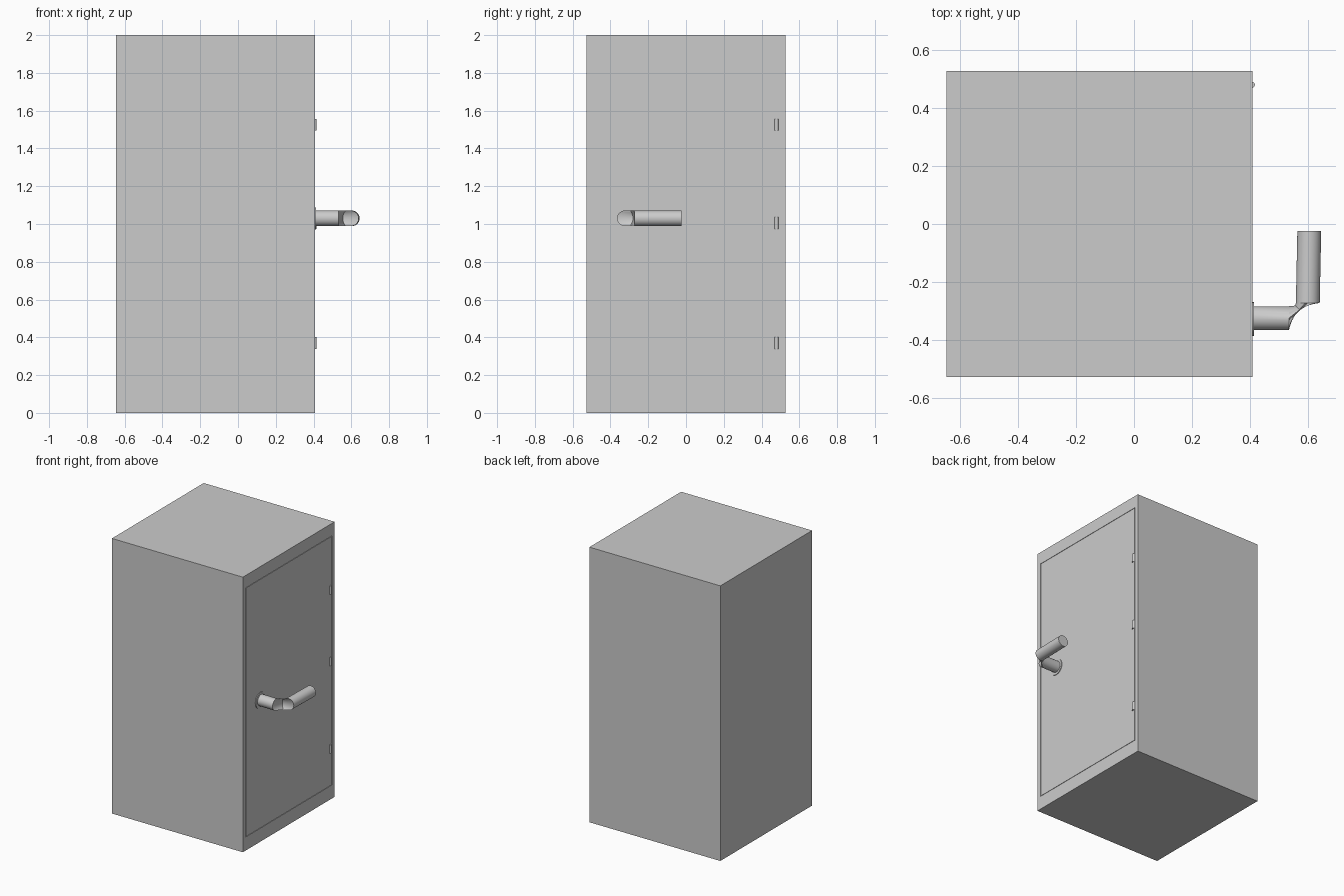
import bpy, bmesh, math
from mathutils import Vector

if "Cube" in bpy.data.objects:
    bpy.data.objects.remove(bpy.data.objects["Cube"])

FACE = 0.408  # x of the door side


def finish(name, bm, smooth=False):
    bmesh.ops.recalc_face_normals(bm, faces=bm.faces[:])
    me = bpy.data.meshes.new(name)
    bm.to_mesh(me)
    bm.free()
    ob = bpy.data.objects.new(name, me)
    bpy.context.collection.objects.link(ob)
    if smooth:
        bpy.context.view_layer.objects.active = ob
        ob.select_set(True)
        bpy.ops.object.shade_smooth_by_angle(angle=math.radians(35))
        ob.select_set(False)
    return ob


def tube(name, rings, radius, sides=32):
    """Loft circular rings given as (centre, in-plane horizontal axis)."""
    bm = bmesh.new()
    loops = []
    for centre, axis in rings:
        c, u = Vector(centre), Vector(axis)
        loops.append([bm.verts.new(c + radius * (u * math.cos(a) + Vector((0, 0, math.sin(a)))))
                      for a in (2 * math.pi * i / sides for i in range(sides))])
    for a, b in zip(loops, loops[1:]):
        for i in range(sides):
            j = (i + 1) % sides
            bm.faces.new((a[i], a[j], b[j], b[i]))
    bm.faces.new(loops[0])
    bm.faces.new(loops[-1])
    return finish(name, bm, True)


# Cabinet body with a thin seam cut around the door panel
bm = bmesh.new()
bmesh.ops.create_cube(bm, size=1)
for v in bm.verts:
    v.co = Vector((FACE if v.co.x > 0 else -0.645, v.co.y * 1.054, v.co.z * 2 + 1))
door = max(bm.faces, key=lambda f: f.calc_center_median().x)
bmesh.ops.inset_region(bm, faces=[door], thickness=0.046)
for v in door.verts:
    v.co.z = 0.098 if v.co.z < 1 else 1.91
seam = bmesh.ops.inset_region(bm, faces=[door], thickness=0.004)["faces"]
walls = bmesh.ops.extrude_face_region(bm, geom=seam)["geom"]
for v in walls:
    if isinstance(v, bmesh.types.BMVert):
        v.co.x -= 0.006
bmesh.ops.delete(bm, geom=[f for f in seam if f.is_valid], context='FACES_ONLY')
finish("cabinet_body", bm)

# Hinge barrels
for i, z in enumerate((0.37, 1.005, 1.525)):
    bm = bmesh.new()
    bmesh.ops.create_cone(bm, cap_ends=True, segments=16, radius1=0.011, radius2=0.011, depth=0.062)
    bmesh.ops.translate(bm, verts=bm.verts, vec=(0.405, 0.479, z))
    finish(f"hinge_{i + 1}", bm, True)

# Round plate behind the handle
Y, X = (0, 1, 0), (1, 0, 0)
tube("handle_plate", [((FACE - 0.005, -0.327, 1.03), Y), ((FACE + 0.005, -0.327, 1.03), Y)], 0.058)

# Bent handle bar
tube("handle", [((FACE - 0.005, -0.324, 1.03), Y), ((0.533, -0.324, 1.03), Y),
                ((0.598, -0.272, 1.03), X), ((0.603, -0.024, 1.03), X)], 0.041)
